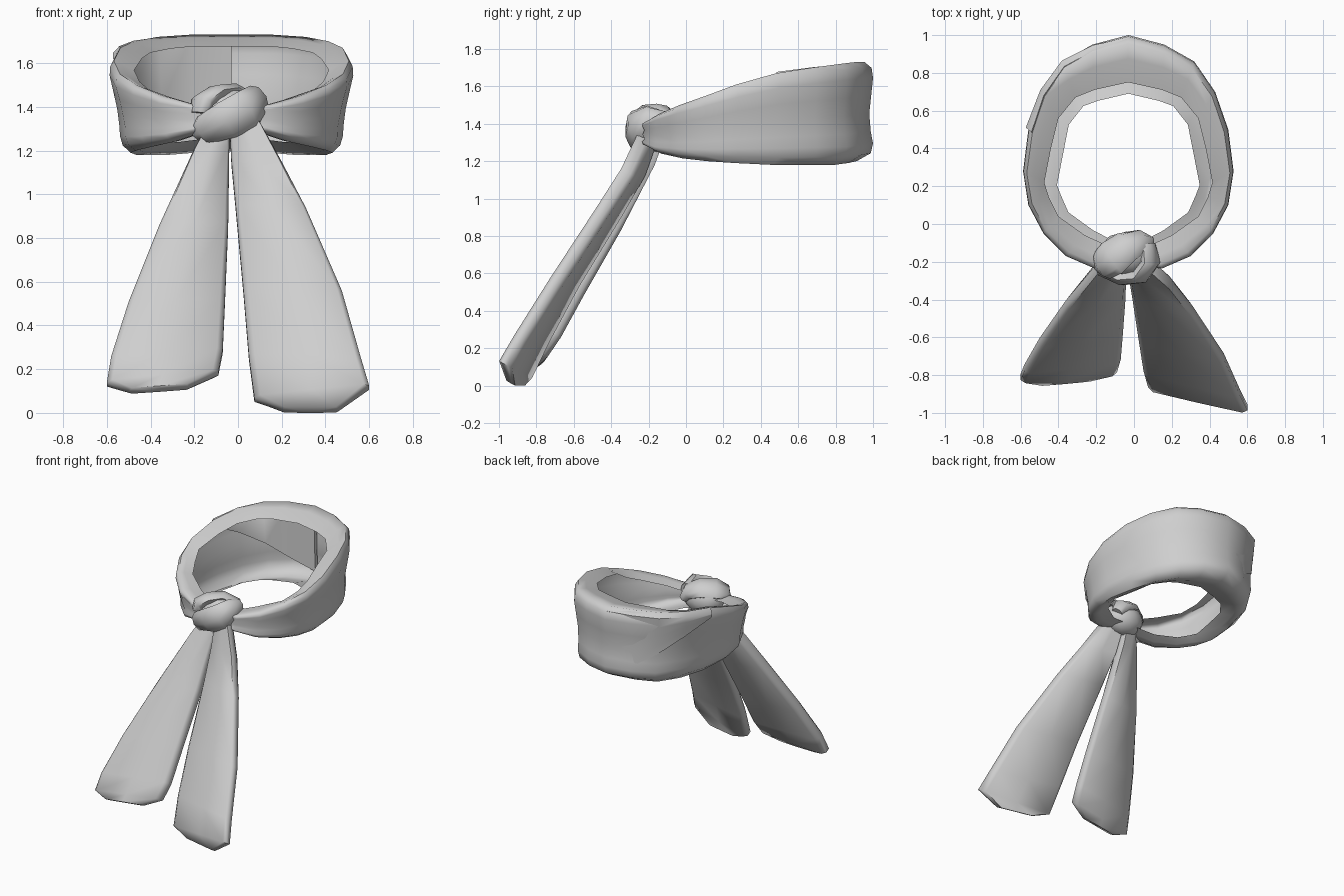
import bpy, bmesh, math
from mathutils import Vector

if "Cube" in bpy.data.objects:
    bpy.data.objects.remove(bpy.data.objects["Cube"])

cloth = bpy.data.materials.new("grey cloth")
cloth.use_nodes = True
cloth.diffuse_color = (0.62, 0.62, 0.62, 1)
cloth.node_tree.nodes["Principled BSDF"].inputs["Base Color"].default_value = (0.62, 0.62, 0.62, 1)


def finish(name, bm, angle):
    bmesh.ops.recalc_face_normals(bm, faces=bm.faces[:])
    mesh = bpy.data.meshes.new(name)
    bm.to_mesh(mesh)
    bm.free()
    obj = bpy.data.objects.new(name, mesh)
    bpy.context.collection.objects.link(obj)
    mesh.materials.append(cloth)
    bpy.ops.object.select_all(action='DESELECT')
    obj.select_set(True)
    bpy.context.view_layer.objects.active = obj
    bpy.ops.object.shade_smooth_by_angle(angle=math.radians(angle))


def loft(name, rings, hollow_loop=False, angle=60):
    """Skin equal cross-sections: a capped solid, or a loop of an open section."""
    bm = bmesh.new()
    rows = [[bm.verts.new(p) for p in ring] for ring in rings]
    count = len(rows[0])
    pairs = list(zip(rows, rows[1:])) + ([(rows[-1], rows[0])] if hollow_loop else [])
    for a, b in pairs:
        for j in range(count - 1 if hollow_loop else count):
            k = (j + 1) % count
            bm.faces.new((a[j], a[k], b[k], b[j]))
    if not hollow_loop:
        bm.faces.new(rows[0])
        bm.faces.new(rows[-1])
    finish(name, bm, angle)


# Neck band: half of the loop from front to back
# (outer x, outer y, inner x, inner y, bottom, top)
CENTRE_X = -0.03
half = [
    (0, -.22, 0, -.12, 1.30, 1.40),
    (.18, -.235, .12, -.11, 1.28, 1.41),
    (.33, -.17, .23, -.06, 1.24, 1.45),
    (.45, -.05, .37, .04, 1.215, 1.50),
    (.53, .10, .42, .14, 1.20, 1.55),
    (.558, .28, .445, .22, 1.19, 1.61),
    (.53, .50, .41, .40, 1.18, 1.67),
    (.46, .70, .37, .56, 1.18, 1.70),
    (.35, .86, .28, .67, 1.18, 1.72),
    (.19, .95, .18, .71, 1.19, 1.73),
    (0, 1.0, 0, .75, 1.20, 1.73),
]


def band_point(station, s, t, side):
    """s runs from the inner edge to the outer wall, t from bottom to top."""
    ox, oy, ix, iy, low, high = station
    lean = .89 + .11 * min(1, t / .85)
    return Vector((CENTRE_X + side * lean * (ix + (ox - ix) * s),
                   iy + (oy - iy) * s, low + (high - low) * t))


# Hollow section with folded rims: (depth, height, pleat strength)
section = [(0, .9, 0), (.5, .97, 0), (.82, 1, 0), (.97, .94, 0), (1, .84, 0),
           (.96, .66, -1), (.92, .48, 1), (.95, .3, -1), (1, .18, 0), (.95, .08, 0),
           (.65, 0, 0), (.3, .03, 0), (-.24, .11, 0)]


def band_ring(i, side):
    pleat = max(0, 1 - i / 5) * .07
    return [band_point(half[i], s + p * pleat, t, side) for s, t, p in section]


last = len(half) - 1
loop = [band_ring(i, 1) for i in range(last + 1)]
loop += [band_ring(i, -1) for i in range(last - 1, 0, -1)]
loft("neck_band", loop, hollow_loop=True)

# Overlapping layer with its diagonal edge on one side, sinking in at the back
layer = []
for i in range(6, last + 1):
    f = (i - 6) / (last - 6)
    low, lift = .82 * (1 - f) ** 1.2 + .08, .13 - .16 * f
    heights = [.95 + (low - .95) * k / 4 for k in range(5)]
    face = [(.92 + .07 * (2 * t - 1) ** 2 + lift, t) for t in heights]
    rim = [(.75, .97), (.86, 1.015 - .04 * f)]
    layer.append([band_point(half[i], s, t, -1) for s, t in rim + face + [(.8, low)]])
loft("overlap_layer", layer, angle=50)

# Hanging tails: each row is (inner edge point, outer edge point)
TAIL_NORMAL = Vector((0, -.87, .49))


def tail(name, rows):
    outline = [(0, .45), (.05, .95), (.5, 1), (.95, .95), (1, .45),
               (1, -.45), (.95, -.95), (.5, -1), (.05, -.95), (0, -.45)]
    rings = []
    for i, (a, b) in enumerate(rows):
        a, b = Vector(a), Vector(b)
        thick = .028 if i == len(rows) - 1 else .042
        rings.append([a.lerp(b, f) + TAIL_NORMAL * thick * h for f, h in outline])
    loft(name, rings)


tail("left_tail", [
    ((-.04, -.18, 1.34), (.09, -.22, 1.34)),
    ((-.03, -.25, 1.14), (.2, -.315, 1.14)),
    ((-.01, -.37, .93), (.31, -.45, .93)),
    ((.025, -.6, .55), (.475, -.7, .55)),
    ((.05, -.76, .25), (.56, -.89, .25)),
    ((.075, -.85, .06), (.6, -.97, .115)),
    ((.2, -.88, .014), (.46, -.94, .014)),
])
tail("right_tail", [
    ((-.04, -.15, 1.34), (-.12, -.16, 1.34)),
    ((-.04, -.2, 1.2), (-.2, -.23, 1.2)),
    ((-.045, -.38, .85), (-.36, -.42, .85)),
    ((-.06, -.58, .5), (-.5, -.62, .5)),
    ((-.07, -.7, .28), (-.58, -.76, .25)),
    ((-.09, -.77, .18), (-.6, -.81, .13)),
    ((-.22, -.81, .12), (-.5, -.835, .1)),
])

# Knot: a core with two cloth strips wrapped round it
KNOT = Vector((-.04, -.16, 1.37))
core = bmesh.new()
bmesh.ops.create_icosphere(core, subdivisions=2, radius=1)
bmesh.ops.scale(core, vec=(.15, .12, .12), verts=core.verts[:])
bmesh.ops.translate(core, vec=KNOT, verts=core.verts[:])
finish("knot_core", core, 60)


def strip(name, path, widths, thick):
    pts = [Vector(p) for p in path]
    rings = []
    for i, p in enumerate(pts):
        along = (pts[min(i + 1, len(pts) - 1)] - pts[max(i - 1, 0)]).normalized()
        out = p - KNOT
        out = (out - along * out.dot(along)).normalized()
        across = along.cross(out)
        rings.append([p + across * widths[i] * math.cos(a) + out * thick * math.sin(a)
                      for a in (math.tau * k / 8 for k in range(8))])
    loft(name, rings)


strip("knot_front_wrap",
      [(-.17, -.17, 1.29), (-.15, -.24, 1.295), (-.05, -.28, 1.34), (.04, -.27, 1.385),
       (.09, -.2, 1.43), (.07, -.11, 1.42)],
      [.05, .07, .09, .095, .075, .05], .045)
strip("knot_upper_wrap",
      [(-.17, -.22, 1.37), (-.165, -.215, 1.42), (-.115, -.18, 1.45), (-.04, -.12, 1.455),
       (.04, -.09, 1.42), (.07, -.1, 1.36)],
      [.05, .085, .1, .09, .07, .04], .045)
